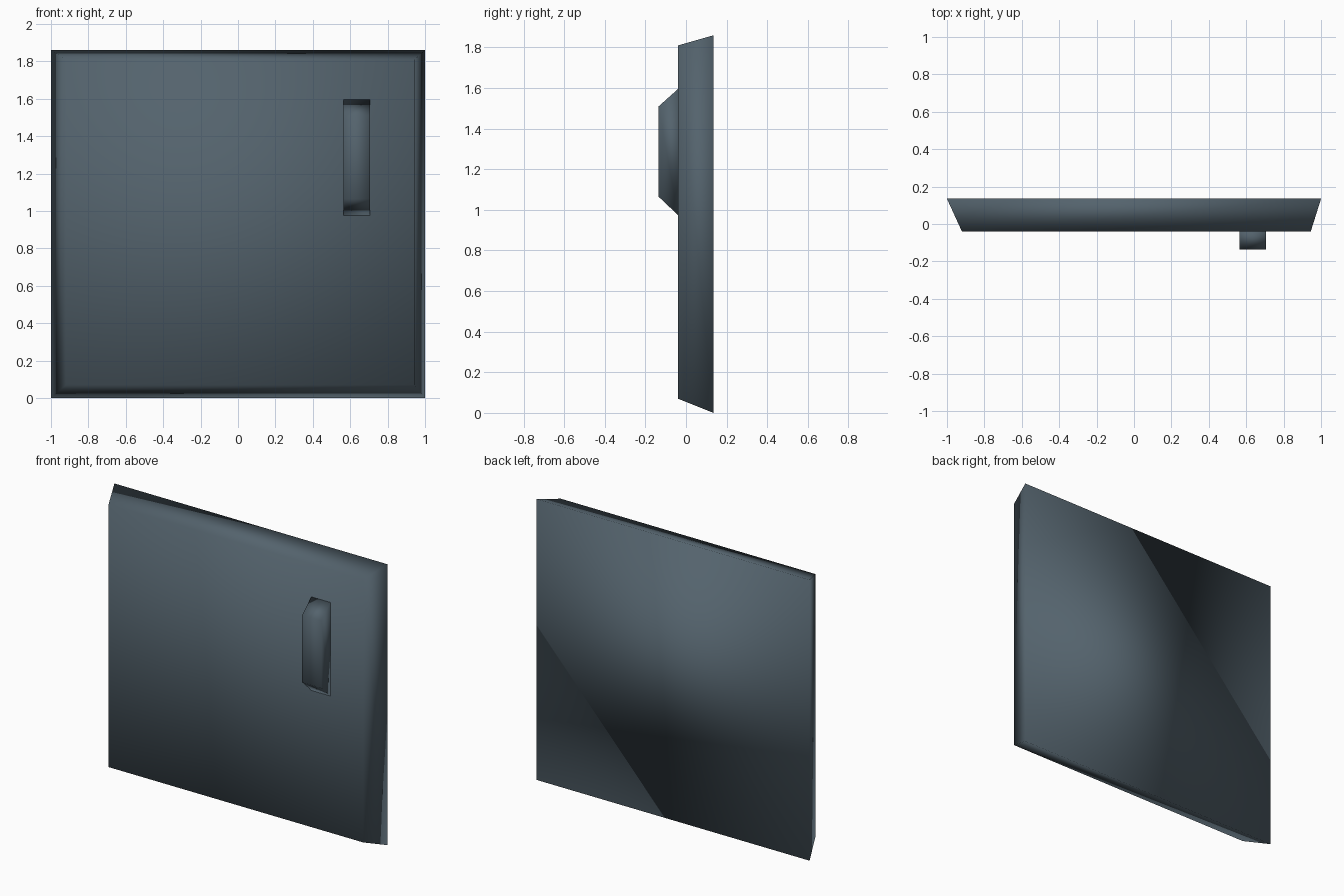
import bpy
import bmesh

if "Cube" in bpy.data.objects:
    bpy.data.objects.remove(bpy.data.objects["Cube"])

# One slate paint for the whole hatch
slate = bpy.data.materials.new("slate grey")
slate.diffuse_color = (0.088, 0.124, 0.152, 1.0)
slate.use_nodes = True
slate.node_tree.nodes["Principled BSDF"].inputs["Base Color"].default_value = slate.diffuse_color


def tapered_slab(name, back, front):
    """Slab between two upright rectangles, each given as (y, x0, x1, z0, z1)."""
    bm = bmesh.new()
    rings = []
    for y, x0, x1, z0, z1 in (back, front):
        rings.append([bm.verts.new((x, y, z))
                      for x, z in ((x0, z0), (x1, z0), (x1, z1), (x0, z1))])
    for ring in rings:
        bm.faces.new(ring)
    a, b = rings
    for i in range(4):
        j = (i + 1) % 4
        bm.faces.new((a[i], a[j], b[j], b[i]))
    bmesh.ops.recalc_face_normals(bm, faces=bm.faces)
    # Fully soft shading across every edge
    for f in bm.faces:
        f.smooth = True
    mesh = bpy.data.meshes.new(name)
    bm.to_mesh(mesh)
    bm.free()
    mesh.materials.append(slate)
    ob = bpy.data.objects.new(name, mesh)
    bpy.context.collection.objects.link(ob)
    return ob


# Door panel: wide at the back, tapering unevenly to the front face
tapered_slab("door_panel",
             back=(0.135, -1.0, 1.0, 0.0, 1.86),
             front=(-0.04, -0.92, 0.945, 0.07, 1.81))

# Upright grip with sloping ends
tapered_slab("door_handle",
             back=(-0.04, 0.565, 0.705, 0.975, 1.595),
             front=(-0.135, 0.565, 0.705, 1.065, 1.51))
